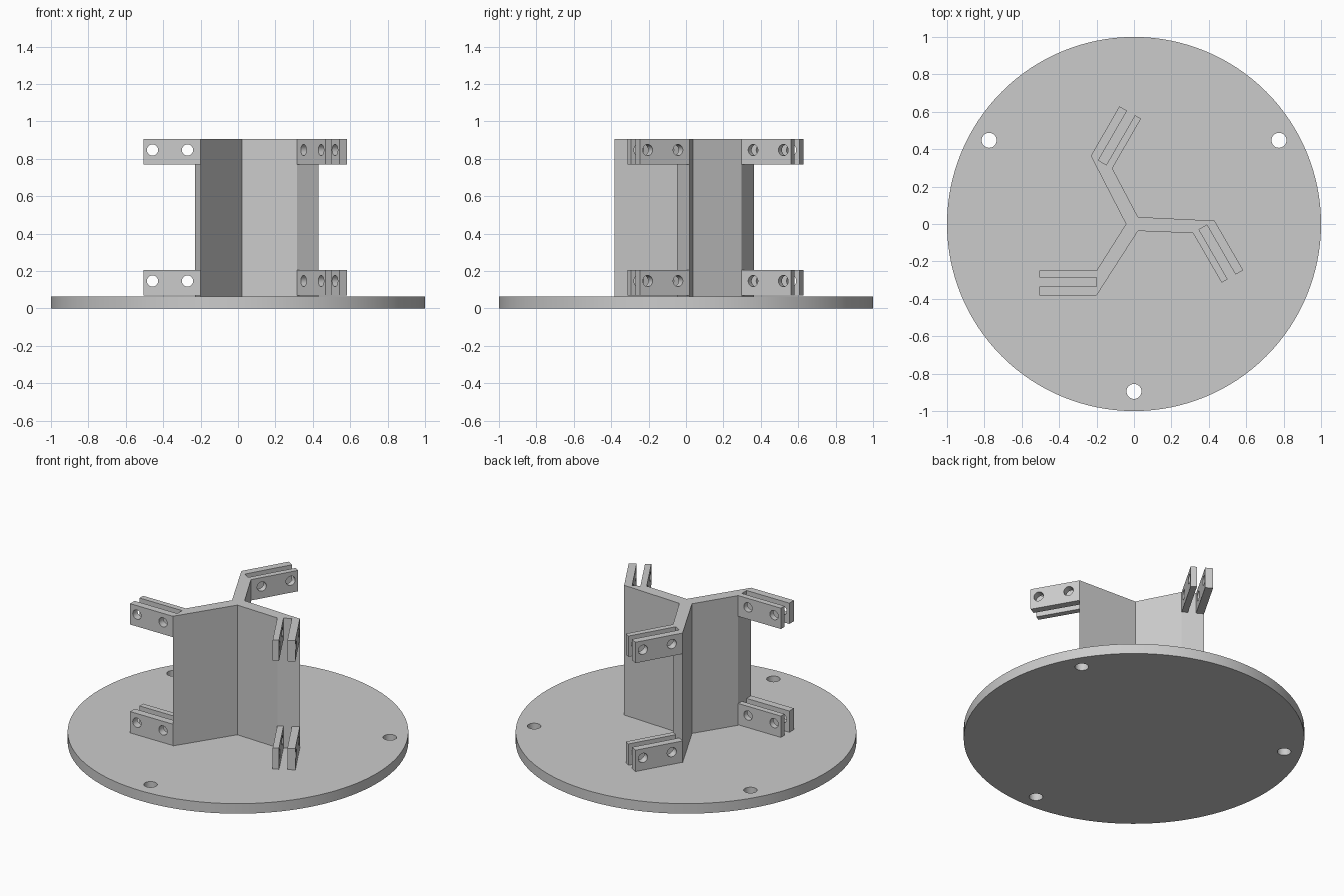
import bpy
import bmesh
from math import radians
from mathutils import Matrix, Vector

if "Cube" in bpy.data.objects:
    bpy.data.objects.remove(bpy.data.objects["Cube"], do_unlink=True)

grey = bpy.data.materials.new("plain grey")
grey.use_nodes = True
colour = (0.6, 0.6, 0.6, 1)
grey.diffuse_color = colour
grey.node_tree.nodes["Principled BSDF"].inputs["Base Color"].default_value = colour

BASE_TOP, TOP = 0.065, 0.905
TURNS = [Matrix.Rotation(radians(a), 4, "Z") for a in (0, 120, 240)]


def prism(name, outline, z0, z1):
    """Extrude a flat outline from z0 up to z1."""
    bm = bmesh.new()
    face = bm.faces.new([bm.verts.new((p[0], p[1], z0)) for p in outline])
    new = bmesh.ops.extrude_face_region(bm, geom=[face])["geom"]
    verts = [v for v in new if isinstance(v, bmesh.types.BMVert)]
    bmesh.ops.translate(bm, verts=verts, vec=(0, 0, z1 - z0))
    bmesh.ops.recalc_face_normals(bm, faces=bm.faces)
    mesh = bpy.data.meshes.new(name)
    bm.to_mesh(mesh)
    bm.free()
    mesh.materials.append(grey)
    obj = bpy.data.objects.new(name, mesh)
    bpy.context.collection.objects.link(obj)
    return obj


def cylinder(name, radius, depth, location, sides, rotation=(0, 0, 0)):
    bpy.ops.mesh.primitive_cylinder_add(vertices=sides, radius=radius, depth=depth,
                                        location=location, rotation=rotation)
    obj = bpy.context.object
    obj.name = name
    obj.data.materials.append(grey)
    return obj


def drill(obj, cutters):
    """Cut every cutter out of obj, then discard the cutters."""
    for cutter in cutters:
        cutter.hide_render = True
        mod = obj.modifiers.new("hole", "BOOLEAN")
        mod.operation, mod.solver, mod.object = "DIFFERENCE", "EXACT", cutter
        bpy.ops.object.select_all(action="DESELECT")
        bpy.context.view_layer.objects.active = obj
        obj.select_set(True)
        bpy.ops.object.modifier_apply(modifier=mod.name)
        bpy.data.objects.remove(cutter, do_unlink=True)
    bpy.ops.object.shade_smooth_by_angle(angle=radians(30))


# Round base plate with three mounting holes
base = cylinder("base_plate", 1, BASE_TOP, (0, 0, BASE_TOP / 2), 128)
drill(base, [cylinder("hole_cutter", 0.04, 0.3, turn @ Vector((0, -0.895, 0)), 32)
             for turn in TURNS])

# Three-armed column
arm = [(-0.043, 0, 0), (-0.2, -0.249, 0), (-0.2, -0.382, 0)]
prism("column", [turn @ Vector(p) for turn in TURNS for p in arm], BASE_TOP, TOP)

# Pairs of drilled lugs at the foot and head of each arm
for level, z0, z1 in (("lower", 0.068, 0.206), ("upper", 0.77, TOP)):
    for side, y0, y1 in (("inner", -0.286, -0.249), ("outer", -0.382, -0.335)):
        for number, turn in enumerate(TURNS, 1):
            outline = [(-0.506, y0), (-0.2, y0), (-0.2, y1), (-0.506, y1)]
            lug = prism(f"{level}_{side}_lug_{number}", outline, z0, z1)
            middle = ((y0 + y1) / 2, z0 + (z1 - z0) * 0.57)
            drill(lug, [cylinder("hole_cutter", 0.03, 0.2, (x, *middle), 32,
                                 (radians(90), 0, 0)) for x in (-0.457, -0.27)])
            lug.matrix_world = turn
